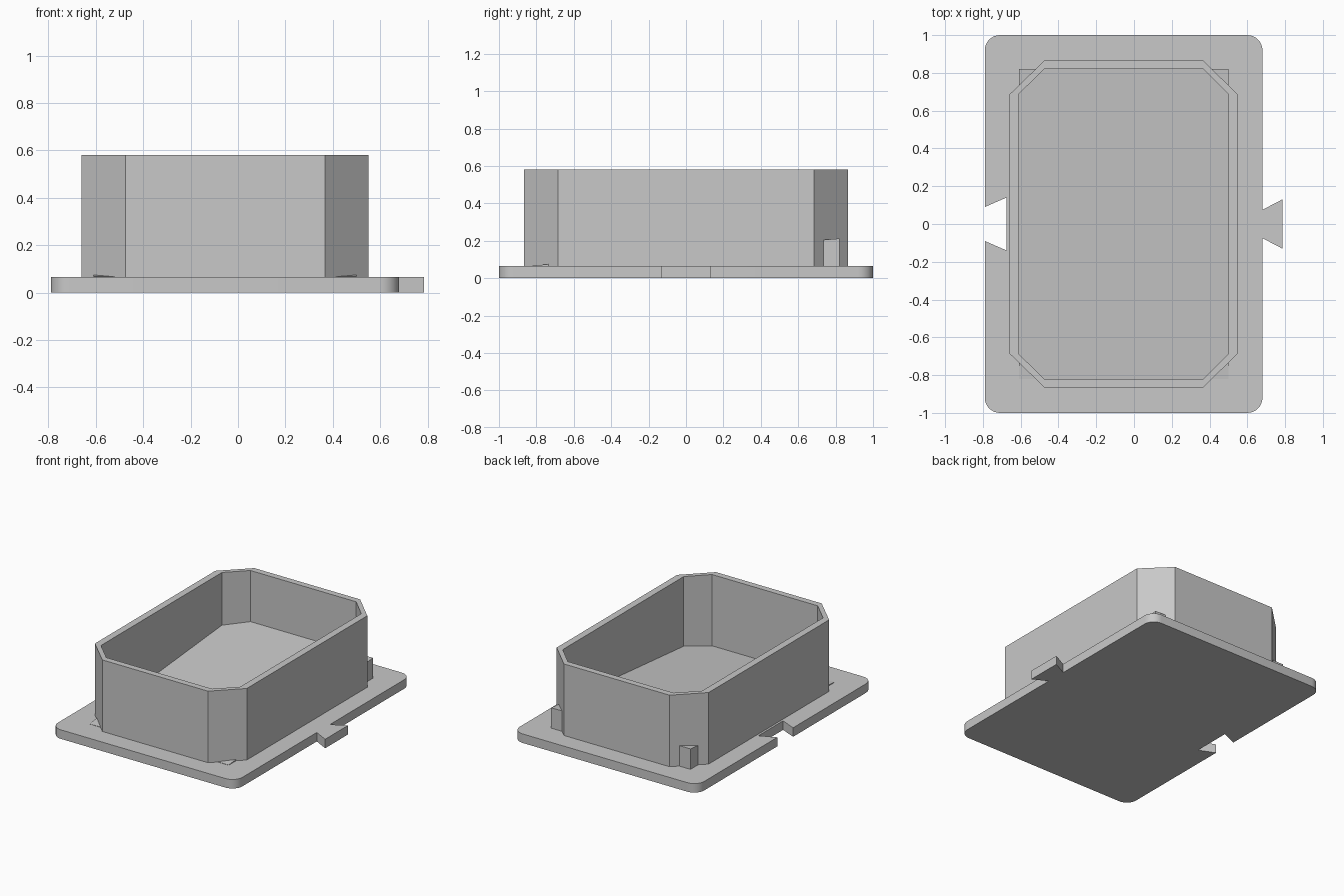
import bpy, bmesh, math

if "Cube" in bpy.data.objects:
    bpy.data.objects.remove(bpy.data.objects["Cube"], do_unlink=True)

GREY = (0.58, 0.58, 0.58, 1)
mat = bpy.data.materials.new("plain grey")
mat.use_nodes = True
mat.diffuse_color = GREY
mat.node_tree.nodes["Principled BSDF"].inputs["Base Color"].default_value = GREY

LEFT, RIGHT, BACK = -0.79, 0.68, 1.0
PLATE_TOP, RIM = 0.065, 0.58


def finish(name, bm):
    bmesh.ops.recalc_face_normals(bm, faces=bm.faces)
    mesh = bpy.data.meshes.new(name)
    bm.to_mesh(mesh)
    bm.free()
    mesh.materials.append(mat)
    obj = bpy.data.objects.new(name, mesh)
    bpy.context.collection.objects.link(obj)
    return obj


def ring(bm, outline, z):
    return [bm.verts.new((x, y, z)) for x, y in outline]


def skin(bm, a, b):
    n = len(a)
    for i in range(n):
        j = (i + 1) % n
        bm.faces.new((a[i], a[j], b[j], b[i]))


def arc(cx, cy, r, start, steps=8):
    angles = [math.radians(start + 90 * i / steps) for i in range(steps + 1)]
    return [(cx + r * math.cos(a), cy + r * math.sin(a)) for a in angles]


def octagon(x0, x1, y, cx0, cx1, cy):
    half = [(x1, cy), (cx1, y), (cx0, y), (x0, cy)]
    return half + [(px, -py) for px, py in reversed(half)]


# Base plate with rounded corners, dovetail tab and matching notch
R = 0.08
tab = [(RIGHT, -0.075), (0.785, -0.13), (0.785, 0.13), (RIGHT, 0.075)]
notch = [(LEFT, 0.09), (-0.675, 0.14), (-0.675, -0.14), (LEFT, -0.09)]
outline = (tab + arc(RIGHT - R, BACK - R, R, 0) + arc(LEFT + R, BACK - R, R, 90)
           + notch + arc(LEFT + R, R - BACK, R, 180) + arc(RIGHT - R, R - BACK, R, 270))
bm = bmesh.new()
low, high = ring(bm, outline, 0), ring(bm, outline, PLATE_TOP)
skin(bm, low, high)
bm.faces.new(low)
bm.faces.new(high)
plate = finish("base_plate", bm)
bpy.ops.object.select_all(action="DESELECT")
plate.select_set(True)
bpy.context.view_layer.objects.active = plate
bpy.ops.object.shade_smooth_by_angle(angle=math.radians(30))

# Tray wall with chamfered corners
outer = octagon(-0.66, 0.55, 0.865, -0.475, 0.367, 0.685)
inner = octagon(-0.61, 0.50, 0.82, -0.475, 0.367, 0.688)
bm = bmesh.new()
loops = [ring(bm, o, z) for o, z in
         ((outer, PLATE_TOP), (outer, RIM), (inner, RIM), (inner, PLATE_TOP))]
for k in range(4):
    skin(bm, loops[k], loops[(k + 1) % 4])
finish("tray_wall", bm)

# Sloping floor block whose corners poke out through the chamfers
bm = bmesh.new()
bmesh.ops.create_cube(bm, size=1)
for v in bm.verts:
    top, back = v.co.z > 0, v.co.y > 0
    v.co.x = 0.50 if v.co.x > 0 else -0.61
    v.co.y = 0.82 if back else -0.82
    v.co.z = (0.212 if back else 0.067) if top else 0.04
finish("sloping_floor", bm)
